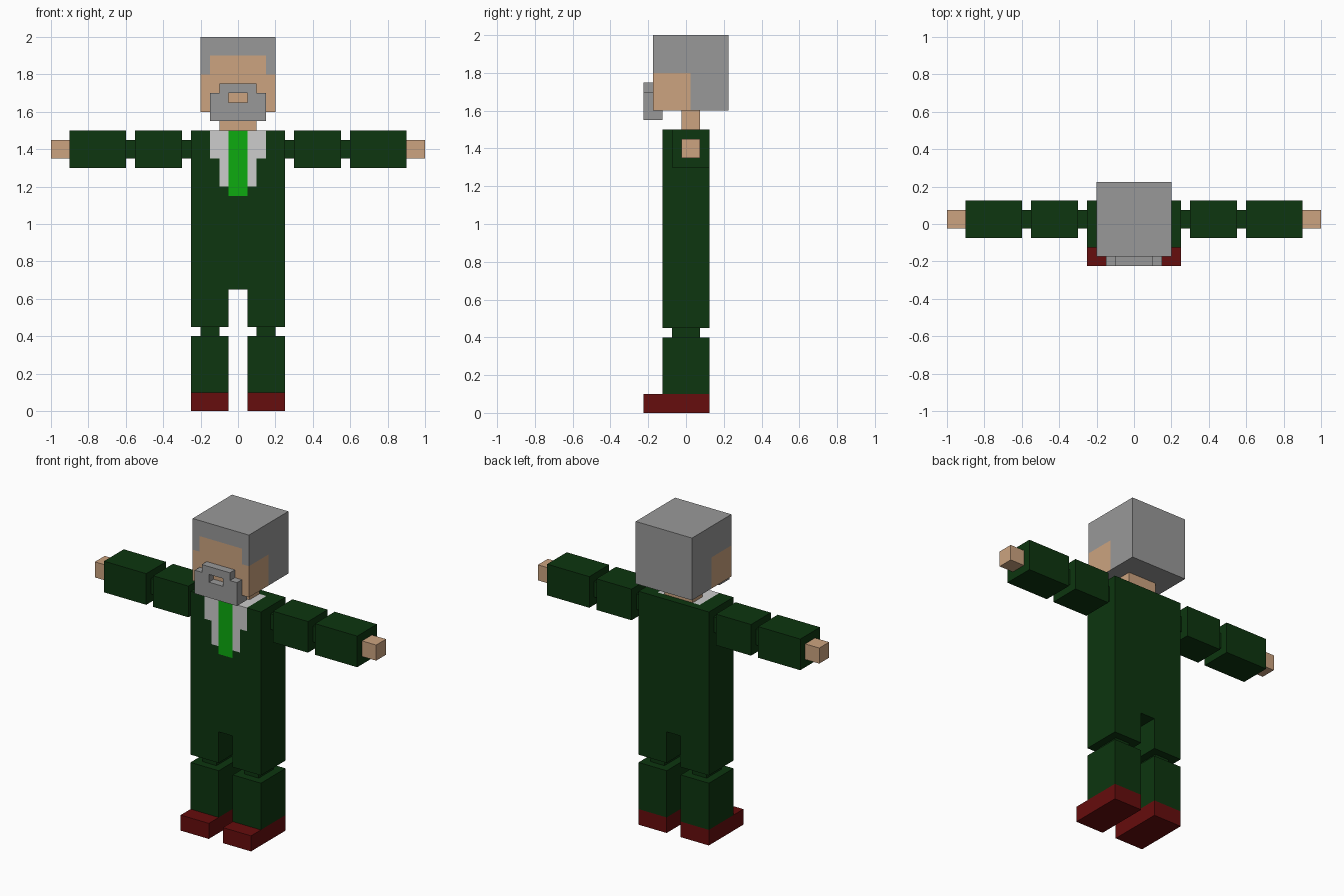
import bpy, bmesh

if "Cube" in bpy.data.objects:
    bpy.data.objects.remove(bpy.data.objects["Cube"])


def srgb(c):
    return c / 12.92 if c <= 0.04045 else ((c + 0.055) / 1.055) ** 2.4


def colour(name, r, g, b):
    m = bpy.data.materials.new(name)
    m.diffuse_color = (srgb(r), srgb(g), srgb(b), 1)
    m.use_nodes = True
    m.node_tree.nodes["Principled BSDF"].inputs["Base Color"].default_value = m.diffuse_color
    return m


GREY = colour("grey_hair", 0.60, 0.60, 0.60)
SKIN = colour("skin", 0.80, 0.64, 0.50)
GREEN = colour("dark_green_suit", 0.05, 0.21, 0.06)
WHITE = colour("shirt_white", 0.80, 0.80, 0.80)
TIE = colour("bright_green_tie", 0.05, 0.67, 0.06)
RED = colour("dark_red_shoes", 0.40, 0.05, 0.05)


def solid(name, cuts, mats, keep=lambda x, z: True, paint=lambda c, n: 0):
    """Block cut into cells along x, y, z; only the outer skin of kept cells is made."""
    bm = bmesh.new()
    verts = {}

    def vert(p):
        if p not in verts:
            verts[p] = bm.verts.new([cuts[a][p[a]] for a in range(3)])
        return verts[p]

    def filled(i):
        if any(not 0 <= i[a] < len(cuts[a]) - 1 for a in range(3)):
            return False
        mid = [(cuts[a][i[a]] + cuts[a][i[a] + 1]) / 2 for a in range(3)]
        return keep(mid[0], mid[2])

    nx, ny, nz = (len(c) - 1 for c in cuts)
    for cell in [(i, j, k) for i in range(nx) for j in range(ny) for k in range(nz)]:
        if not filled(cell):
            continue
        for axis in range(3):
            for side in (0, 1):
                nb = list(cell)
                nb[axis] += 1 if side else -1
                if filled(nb):
                    continue
                u, v = (axis + 1) % 3, (axis + 2) % 3
                ring = []
                for du, dv in ((0, 0), (1, 0), (1, 1), (0, 1)):
                    p = list(cell)
                    p[axis] += side
                    p[u] += du
                    p[v] += dv
                    ring.append(vert(tuple(p)))
                f = bm.faces.new(ring if side else ring[::-1])
                f.normal_update()
                f.material_index = paint(f.calc_center_median(), f.normal)
    me = bpy.data.meshes.new(name)
    bm.to_mesh(me)
    bm.free()
    for m in mats:
        me.materials.append(m)
    ob = bpy.data.objects.new(name, me)
    bpy.context.collection.objects.link(ob)
    return ob


def box(name, x, y, z, mat):
    return solid(name, (sorted(x), y, z), [mat])


# head: grey hair with a painted face
def face_paint(c, n):
    if n.y < -0.5:
        return int(c.z < 1.8 or (c.z < 1.9 and abs(c.x) < 0.15))
    if abs(n.x) > 0.5:
        return int(c.z < 1.8 and c.y < 0.025)
    return 0


solid("head", ((-0.2, -0.15, 0.15, 0.2), (-0.175, 0.025, 0.225), (1.6, 1.8, 1.9, 2.0)),
      [GREY, SKIN], paint=face_paint)


# beard: stepped block with a mouth opening
def beard_shape(x, z):
    if z > 1.7:
        return abs(x) < 0.1
    return z < 1.65 or abs(x) > 0.05


solid("beard", ((-0.15, -0.1, -0.05, 0.05, 0.1, 0.15), (-0.225, -0.125), (1.55, 1.65, 1.7, 1.75)),
      [GREY], keep=beard_shape)

box("neck", (-0.1, 0.1), (-0.025, 0.075), (1.5, 1.6), SKIN)


# torso and thighs in one piece, with shirt and tie on the chest
def suit_paint(c, n):
    ax = abs(c.x)
    if n.y < -0.5:
        if ax < 0.05 and c.z > 1.15:
            return 2
        if (ax < 0.15 and c.z > 1.35) or (ax < 0.1 and c.z > 1.2):
            return 1
    elif n.z > 0.5 and ax < 0.15 and c.y < 0.075:
        return 1
    return 0


solid("torso", ((-0.25, -0.15, -0.1, -0.05, 0.05, 0.1, 0.15, 0.25), (-0.125, 0.075, 0.125),
                (0.45, 0.65, 1.15, 1.2, 1.35, 1.5)),
      [GREEN, WHITE, TIE], keep=lambda x, z: z > 0.65 or abs(x) > 0.05, paint=suit_paint)

# limbs, mirrored left and right
ARM_Y, THIN_Y = (-0.075, 0.125), (-0.025, 0.075)
ARM_Z, THIN_Z = (1.3, 1.5), (1.35, 1.45)
for s, side in ((-1, "right"), (1, "left")):
    for part, x0, x1, y, z, mat in (
            ("shoulder", 0.25, 0.30, THIN_Y, THIN_Z, GREEN),
            ("upper_arm", 0.30, 0.55, ARM_Y, ARM_Z, GREEN),
            ("elbow", 0.55, 0.60, THIN_Y, THIN_Z, GREEN),
            ("forearm", 0.60, 0.90, ARM_Y, ARM_Z, GREEN),
            ("hand", 0.90, 1.00, THIN_Y, THIN_Z, SKIN),
            ("knee", 0.10, 0.20, (-0.075, 0.075), (0.4, 0.45), GREEN),
            ("lower_leg", 0.05, 0.25, (-0.125, 0.125), (0.1, 0.4), GREEN),
            ("shoe", 0.05, 0.25, (-0.225, 0.125), (0.0, 0.1), RED)):
        box(f"{side}_{part}", (s * x0, s * x1), y, z, mat)
